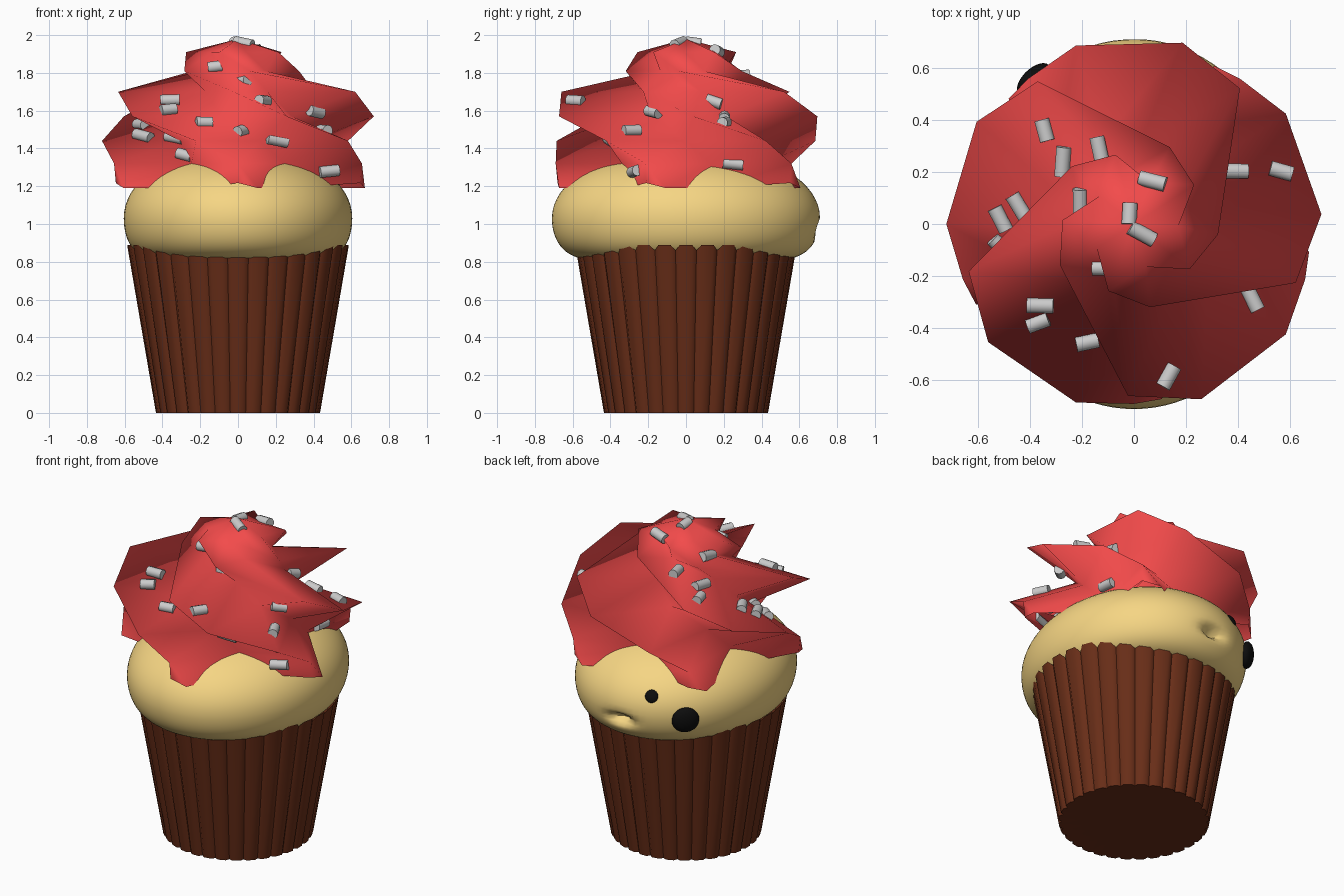
import bpy, bmesh, math, random
from mathutils import Vector, Matrix
from mathutils.bvhtree import BVHTree

if "Cube" in bpy.data.objects:
    bpy.data.objects.remove(bpy.data.objects["Cube"])

random.seed(4)


def material(name, rgb):
    m = bpy.data.materials.new(name)
    m.diffuse_color = (*rgb, 1)
    m.use_nodes = True
    m.node_tree.nodes["Principled BSDF"].inputs["Base Color"].default_value = m.diffuse_color
    return m


def finish(bm, name, mat=None, smooth=None):
    bmesh.ops.remove_doubles(bm, verts=bm.verts, dist=1e-5)
    bmesh.ops.recalc_face_normals(bm, faces=bm.faces)
    me = bpy.data.meshes.new(name)
    bm.to_mesh(me)
    bm.free()
    ob = bpy.data.objects.new(name, me)
    bpy.context.collection.objects.link(ob)
    if mat:
        me.materials.append(mat)
    if smooth:
        bpy.ops.object.select_all(action='DESELECT')
        ob.select_set(True)
        bpy.context.view_layer.objects.active = ob
        bpy.ops.object.shade_smooth_by_angle(angle=math.radians(smooth))
    return ob


def loft(bm, rings, start=None, end=None):
    """Skin closed rings of points; start/end are optional fan centres."""
    vs = [[bm.verts.new(p) for p in ring] for ring in rings]
    n = len(vs[0])
    for a, b in zip(vs, vs[1:]):
        for i in range(n):
            j = (i + 1) % n
            bm.faces.new((a[i], a[j], b[j], b[i]))
    for ring, tip in ((vs[0], start), (vs[-1], end)):
        if tip is not None:
            c = bm.verts.new(tip)
            for i in range(n):
                bm.faces.new((ring[i], ring[(i + 1) % n], c))


def polar(r, deg, z):
    a = math.radians(deg)
    return Vector((r * math.cos(a), r * math.sin(a), z))


brown = material("wrapper_brown", (0.14, 0.027, 0.009))
tan = material("cake_tan", (0.92, 0.67, 0.23))
red = material("frosting_red", (0.9, 0.07, 0.07))
black = material("eye_black", (0.004, 0.004, 0.004))

# Pleated paper wrapper: each pleat is groove, crest, crest
PLEATS = 32
STEP = 360 / PLEATS


def pleat_ring(r, z, depth, notch):
    pts = []
    for i in range(PLEATS):
        for f, d, n in ((0, depth, notch), (0.22, 0, 0), (0.78, 0, 0)):
            pts.append(polar(r - d, (i + f - 0.5) * STEP, z - n))
    return pts


bm = bmesh.new()
loft(bm, [pleat_ring(0.435, 0, 0.018, 0), pleat_ring(0.588, 0.89, 0.022, 0.03)],
     start=(0, 0, 0.01))
finish(bm, "wrapper", brown, 50)

# Oval cake with a small dented mouth at the back
profile = [(0.6, 0.80)]
for k in range(12):
    t = math.radians(66 * (1 - k / 12))
    profile.append((math.cos(t) ** 0.25, 1.03 - 0.23 * math.sin(t)))
for k in range(16):
    t = math.radians(90 * k / 16)
    profile.append((math.cos(t) ** 0.8, 1.03 + 0.35 * math.sin(t)))
SEG = 96
rings = []
for r, z in profile:
    ring = []
    for i in range(SEG):
        a = 2 * math.pi * i / SEG
        p = Vector((0.605 * r * math.cos(a), 0.71 * r * math.sin(a), z))
        if p.y > 0.4:
            p.y -= 0.08 * math.exp(-((p.x + 0.02) / 0.07) ** 2 - ((z - 0.97) / 0.03) ** 2)
        ring.append(p)
    rings.append(ring)
bm = bmesh.new()
loft(bm, rings, start=(0, 0, 0.80), end=(0, 0, 1.38))
finish(bm, "cake", tan, 50)

# Twisted five-bladed frosting: z, ridge angle, ridge radius, groove radius, ridge width
levels = [
    (1.91, -39, 0.275, 0.17, 0),
    (1.81, -7, 0.325, 0.20, 0),
    (1.70, 52, 0.66, 0.28, 0),
    (1.57, 75, 0.72, 0.34, 0),
    (1.44, 108, 0.72, 0.38, 0),
    (1.32, 126, 0.69, 0.42, 0),
    (1.19, 135, 0.68, 0.42, 9),
]
rings = []
for z, ang, ridge, groove, width in levels:
    ring = []
    for k in range(5):
        a = ang + 72 * k
        ring += [polar(groove, a - 36 - width / 2, z),
                 polar(ridge, a - width, z + width * 0.003), polar(ridge, a, z)]
    rings.append(ring)
bm = bmesh.new()
loft(bm, rings, start=(0, 0, 1.98))
bmesh.ops.remove_doubles(bm, verts=bm.verts, dist=1e-5)
bmesh.ops.triangulate(bm, faces=bm.faces)
bm.normal_update()
tree = BVHTree.FromBMesh(bm)
finish(bm, "frosting", red, 180)

# Sprinkles dropped onto the frosting along the front, right and top directions
front = [(-.37, 1.6), (-.18, 1.53), (.02, 1.49), (.21, 1.45), (.41, 1.6), (.13, 1.645),
         (.03, 1.76), (-.1, 1.83), (-.5, 1.46), (-.28, 1.36), (.48, 1.28), (-.33, 1.45)]
right = [(.15, 1.65), (.25, 1.32), (.2, 1.53)]
top = [(-.34, .36), (-.27, .24), (-.13, .29), (.07, .16), (-.2, .08), (-.44, .07),
       (-.51, .02), (.39, .2), (-.02, .04), (.03, -.04), (-.36, -.31), (.45, -.29)]
hits = [tree.ray_cast(Vector((a, -3, b)), Vector((0, 1, 0))) for a, b in front]
hits += [tree.ray_cast(Vector((3, a, b)), Vector((-1, 0, 0))) for a, b in right]
hits += [tree.ray_cast(Vector((a, b, 3)), Vector((0, 0, -1))) for a, b in top]
bm = bmesh.new()
for loc, nor, _, _ in hits:
    if loc is None:
        continue
    axis = nor.cross(Vector((0.05, 0.02, 1))).normalized()
    axis.rotate(Matrix.Rotation(random.uniform(-0.4, 0.4), 3, nor))
    m = (Matrix.Translation(loc - nor * 0.008)
         @ axis.to_track_quat('Z', 'Y').to_matrix().to_4x4())
    bmesh.ops.create_cone(bm, cap_ends=True, segments=10, radius1=0.03, radius2=0.03,
                          depth=random.uniform(0.08, 0.12), matrix=m)
finish(bm, "sprinkles", None, 40)

# Flattened black eyes on the back left of the cake
for name, pos, size in (("eye_large", (-0.385, 0.555, 1.01), 0.08),
                        ("eye_small", (-0.2, 0.63, 1.14), 0.04)):
    out = Vector((pos[0] / 0.605 ** 2, pos[1] / 0.71 ** 2, (pos[2] - 1.03) / 0.35 ** 2))
    m = (Matrix.Translation(pos) @ out.to_track_quat('Z', 'Y').to_matrix().to_4x4()
         @ Matrix.Diagonal((1, 1, 0.5, 1)))
    bm = bmesh.new()
    bmesh.ops.create_uvsphere(bm, u_segments=24, v_segments=12, radius=size, matrix=m)
    finish(bm, name, black, 60)
